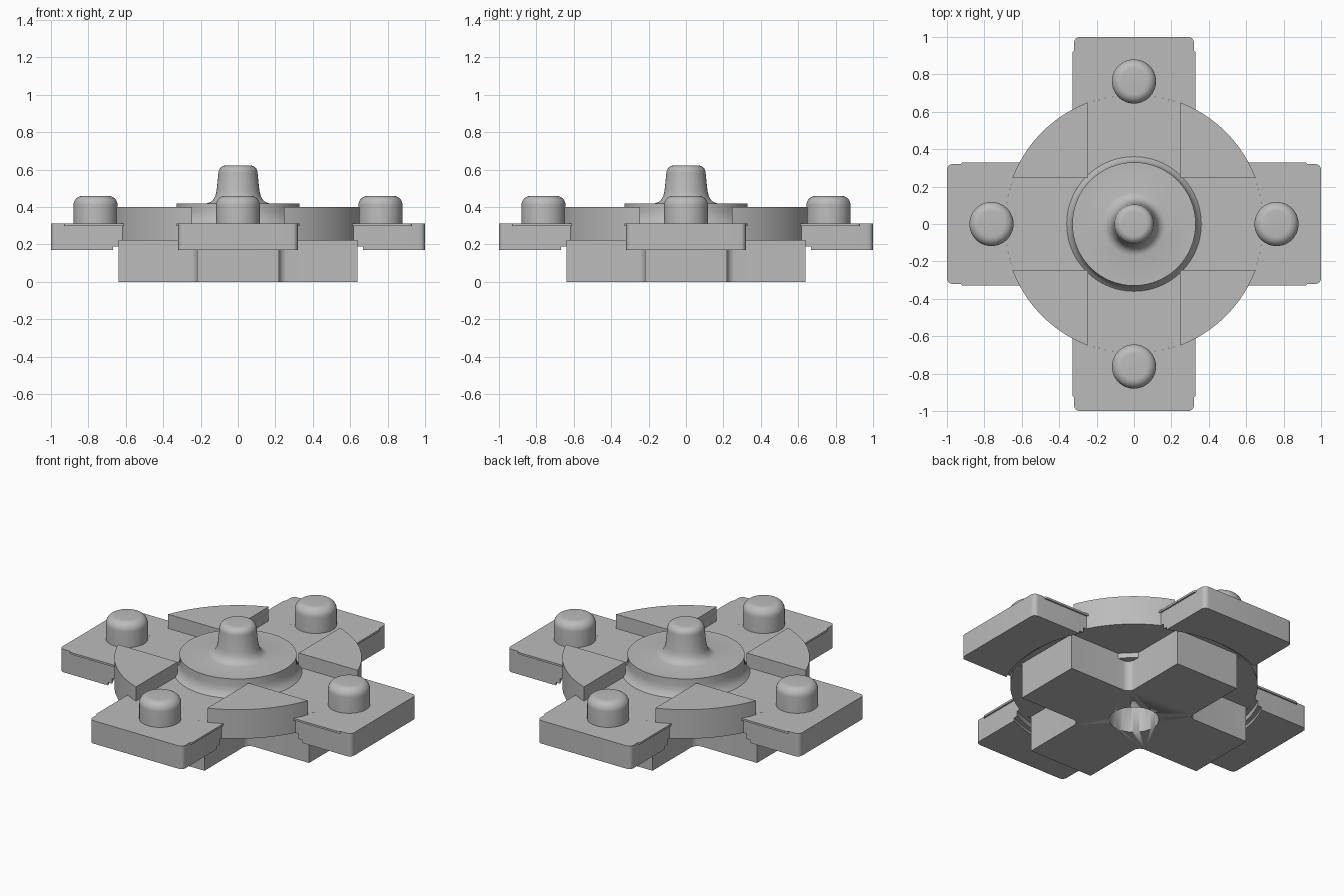
import bpy, bmesh, math
from mathutils import Matrix

cube = bpy.data.objects.get("Cube")
if cube:
    bpy.data.objects.remove(cube, do_unlink=True)

grey = bpy.data.materials.new("plain grey")
grey.use_nodes = True
colour = (0.5, 0.5, 0.5, 1)
grey.diffuse_color = colour
grey.node_tree.nodes["Principled BSDF"].inputs["Base Color"].default_value = colour


def finish(bm, name, turn=0):
    """Turn a bmesh into a named grey object, rotated about z by quarter turns."""
    bmesh.ops.recalc_face_normals(bm, faces=bm.faces)
    bmesh.ops.transform(bm, matrix=Matrix.Rotation(turn * math.pi / 2, 4, "Z"), verts=bm.verts)
    mesh = bpy.data.meshes.new(name)
    bm.to_mesh(mesh)
    bm.free()
    mesh.materials.append(grey)
    ob = bpy.data.objects.new(name, mesh)
    bpy.context.collection.objects.link(ob)
    bpy.ops.object.select_all(action="DESELECT")
    ob.select_set(True)
    bpy.context.view_layer.objects.active = ob
    bpy.ops.object.shade_smooth_by_angle(angle=math.radians(35))
    return ob


def prism(name, outline, z0, z1, turn=0):
    """Extrude a flat outline from z0 to z1."""
    bm = bmesh.new()
    face = bm.faces.new([bm.verts.new((x, y, z0)) for x, y in outline])
    top = bmesh.ops.extrude_face_region(bm, geom=[face], use_keep_orig=True)["geom"]
    moved = [v for v in top if isinstance(v, bmesh.types.BMVert)]
    bmesh.ops.translate(bm, vec=(0, 0, z1 - z0), verts=moved)
    return finish(bm, name, turn)


def lathe(name, profile, x=0, turn=0, steps=64):
    """Spin a (radius, height) profile round a vertical axis at x."""
    bm = bmesh.new()
    verts = [bm.verts.new((r, 0, z)) for r, z in profile]
    edges = [bm.edges.new(pair) for pair in zip(verts, verts[1:])]
    bmesh.ops.spin(bm, geom=verts + edges, cent=(0, 0, 0), axis=(0, 0, 1),
                   angle=math.tau, steps=steps)
    bmesh.ops.remove_doubles(bm, verts=bm.verts, dist=0.0005)
    bmesh.ops.translate(bm, vec=(x, 0, 0), verts=bm.verts)
    return finish(bm, name, turn)


def arc(cx, cy, r, a0, a1, n=8):
    """Points on an arc, angles in radians."""
    return [(cx + r * math.cos(a0 + (a1 - a0) * i / n),
             cy + r * math.sin(a0 + (a1 - a0) * i / n)) for i in range(n + 1)]


def arm_outline(inner, half, end, corner):
    """Rectangle with rounded outer corners and a circular inner end."""
    a = math.asin(half / inner)
    q = math.pi / 2
    return (arc(0, 0, inner, a, -a, 24)
            + arc(end - corner, corner - half, corner, -q, 0)
            + arc(end - corner, half - corner, corner, 0, q))


# Lower cross with filleted inner corners and a central bore
LONG, HALF, FILLET = 0.64, 0.218, 0.045
outline = []
for k in range(4):
    quarter = [(LONG, -HALF), (LONG, HALF)]
    quarter += arc(HALF + FILLET, HALF + FILLET, FILLET, -math.pi / 2, -math.pi)
    c, s = round(math.cos(k * math.pi / 2)), round(math.sin(k * math.pi / 2))
    outline += [(x * c - y * s, x * s + y * c) for x, y in quarter]
cross = prism("lower_cross", outline, 0, 0.224)
bore = lathe("bore_cutter", [(0, -0.1), (0.14, -0.1), (0.14, 0.5), (0, 0.5)])
cut = cross.modifiers.new("bore", "BOOLEAN")
cut.operation, cut.object, cut.solver = "DIFFERENCE", bore, "EXACT"
bpy.context.view_layer.objects.active = cross
bpy.ops.object.modifier_apply(modifier=cut.name)
bpy.data.objects.remove(bore, do_unlink=True)

# Round body with a shallow collar underneath
lathe("base_disc", [(0, 0.222), (0.14, 0.222), (0.14, 0.19), (0.37, 0.19), (0.37, 0.222),
                    (0.69, 0.222), (0.69, 0.312), (0, 0.312)], steps=96)

# Central hub and tapered pin, flared at their feet
hub = [(0.36, 0.312), (0.343, 0.33), (0.333, 0.355), (0.33, 0.38), (0.33, 0.42)]
pin = [(0.168, 0.42), (0.15, 0.425), (0.133, 0.438), (0.122, 0.458), (0.115, 0.485)]
pin += arc(0.065, 0.582, 0.04, 0, math.pi / 2) + [(0, 0.622)]
lathe("hub_and_pin", hub + pin)

stud = [(0.118, 0.31)] + arc(0.068, 0.41, 0.05, 0, math.pi / 2) + [(0, 0.46)]
edge = math.asin(0.245 / 0.695)
wedge = [(0.245, 0.245)] + arc(0, 0, 0.695, edge, math.pi / 2 - edge, 24)

# Four arms, studs and raised wedges
for k in range(4):
    prism(f"arm_top_{k + 1}", arm_outline(0.69, 0.32, 1, 0.03), 0.22, 0.312, k)
    prism(f"arm_step_{k + 1}", arm_outline(0.715, 0.32, 1, 0.03), 0.188, 0.22, k)
    prism(f"arm_foot_{k + 1}", arm_outline(0.74, 0.32, 1, 0.03), 0.17, 0.188, k)
    prism(f"arm_lip_{k + 1}", arm_outline(0.69, 0.33, 0.93, 0.02), 0.3, 0.312, k)
    lathe(f"stud_{k + 1}", stud, 0.762, k, 48)
    prism(f"raised_wedge_{k + 1}", wedge, 0.22, 0.4, k)
